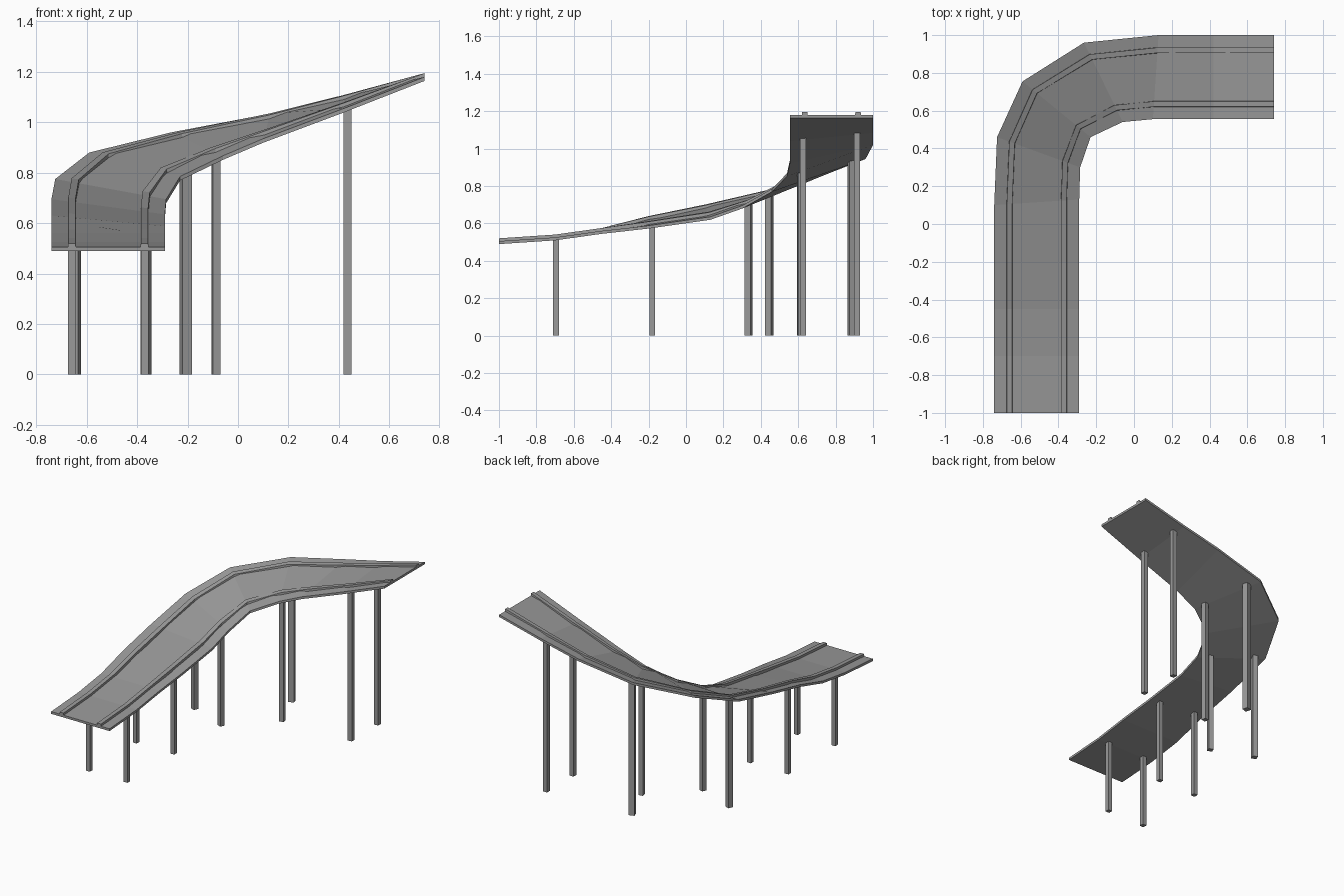
import bpy
import bmesh
from math import radians
from mathutils import Vector, Matrix

cube = bpy.data.objects.get("Cube")
if cube:
    bpy.data.objects.remove(cube)

grey = bpy.data.materials.new("concrete grey")
grey.use_nodes = True
colour = (0.32, 0.32, 0.32, 1)
grey.diffuse_color = colour
grey.node_tree.nodes["Principled BSDF"].inputs["Base Color"].default_value = colour

# Cross-sections of the banked road: outer edge and inner edge of the top
SECTIONS = [(Vector(a), Vector(b)) for a, b in (
    ((-.74, -1, .505), (-.29, -1, .505)),
    ((-.74, -.7, .525), (-.29, -.7, .525)),
    ((-.74, -.45, .56), (-.29, -.45, .56)),
    ((-.74, -.2, .63), (-.29, -.2, .588)),
    ((-.74, .1, .695), (-.29, .13, .635)),
    ((-.725, .46, .775), (-.285, .3, .695)),
    ((-.59, .755, .88), (-.23, .46, .785)),
    ((-.265, .96, .96), (-.06, .54, .867)),
    ((.13, 1, 1.035), (.1, .555, .935)),
    ((.42, 1, 1.1), (.42, .555, 1.055)),
    ((.74, 1, 1.18), (.74, .555, 1.18)),
)]


def finish(name, bm):
    bmesh.ops.recalc_face_normals(bm, faces=bm.faces[:])
    mesh = bpy.data.meshes.new(name)
    bm.to_mesh(mesh)
    bm.free()
    mesh.materials.append(grey)
    obj = bpy.data.objects.new(name, mesh)
    bpy.context.collection.objects.link(obj)
    return obj


def sweep(name, profile):
    """Sweep a profile of (fraction across, height above road) along the road."""
    bm = bmesh.new()
    rings = [[bm.verts.new(a.lerp(b, t) + Vector((0, 0, h))) for t, h in profile]
             for a, b in SECTIONS]
    n = len(profile)
    for r, s in zip(rings, rings[1:]):
        for i in range(n):
            j = (i + 1) % n
            bm.faces.new((r[i], r[j], s[j], s[i]))
    bm.faces.new(rings[0])
    bm.faces.new(rings[-1])
    return finish(name, bm)


# Road deck and its two raised rails
sweep("road_deck", [(0, -.016), (0, 0), (1, 0), (1, -.016)])
for name, t in (("outer_rail", .18), ("inner_rail", .82)):
    sweep(name, [(t - .036, -.004), (t - .032, .015), (t + .032, .015), (t + .036, -.004)])


# Square pillars: x, y, top height, width, turn in degrees
PILLARS = (
    (-.66, -.695, .515, .03, 0), (-.37, -.695, .515, .03, 0),
    (-.66, -.18, .615, .03, 0), (-.37, -.18, .588, .03, 0),
    (-.645, .445, .755, .035, -20), (-.365, .335, .7, .033, -20),
    (-.207, .888, .935, .04, 18), (-.087, .612, .868, .032, 10),
    (.435, .915, 1.085, .032, 0), (.435, .625, 1.055, .032, 0),
)
for i, (x, y, top, width, turn) in enumerate(PILLARS):
    bm = bmesh.new()
    bmesh.ops.create_cube(bm, size=1, matrix=(
        Matrix.Translation((x, y, top / 2)) @ Matrix.Rotation(radians(turn), 4, "Z")
        @ Matrix.Diagonal((width, width, top, 1))))
    side = "inner" if i % 2 else "outer"
    finish(f"{side}_pillar_{i // 2 + 1}", bm)
